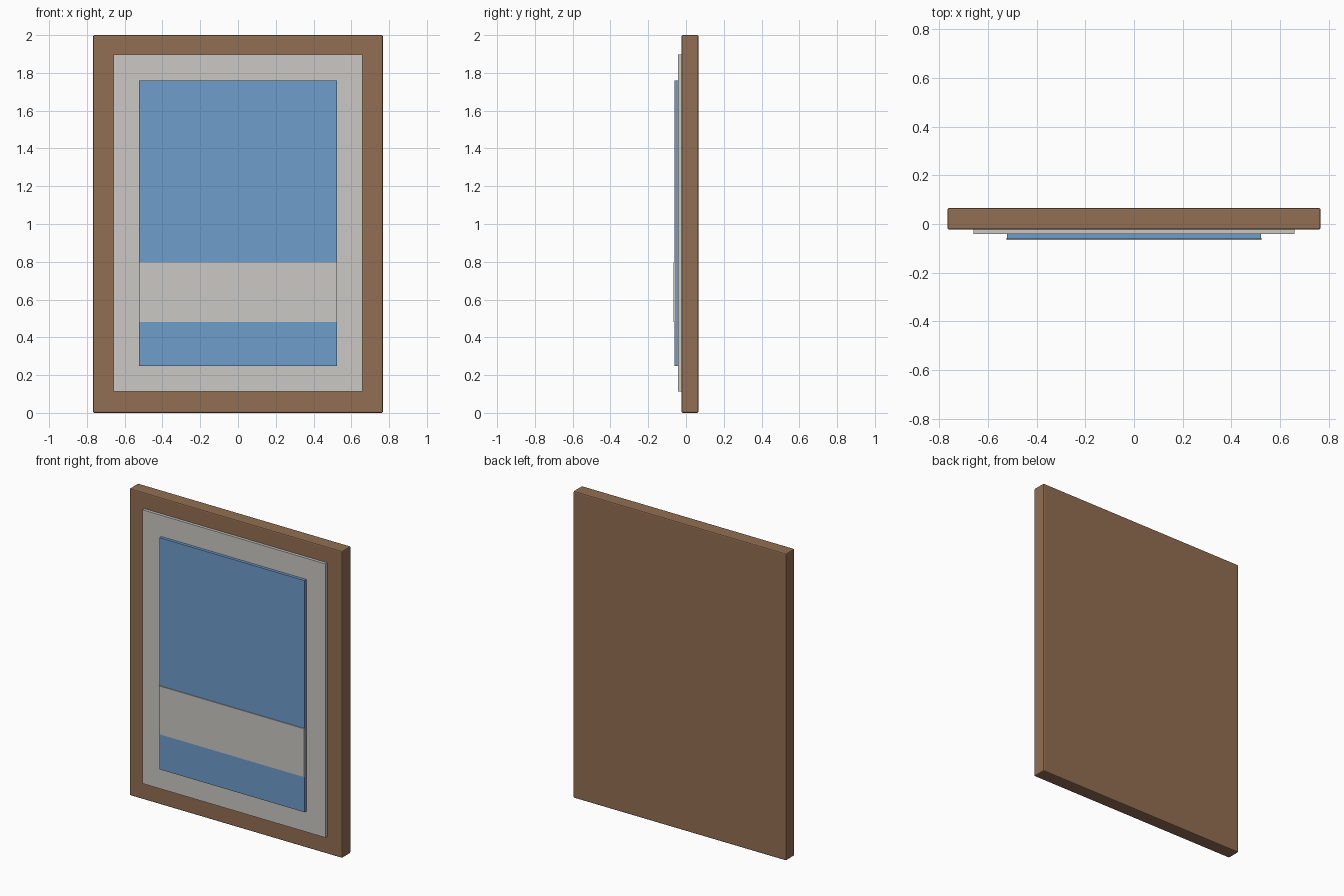
import bpy
import bmesh

if "Cube" in bpy.data.objects:
    bpy.data.objects.remove(bpy.data.objects["Cube"])


def material(name, rgb):
    m = bpy.data.materials.new(name)
    m.diffuse_color = (*rgb, 1.0)
    m.use_nodes = True
    m.node_tree.nodes["Principled BSDF"].inputs["Base Color"].default_value = m.diffuse_color
    return m


wood = material("brown_wood", (0.287, 0.156, 0.084))
paper = material("pale_grey", (0.591, 0.578, 0.552))
blue = material("sky_blue", (0.156, 0.337, 0.597))


def slab(name, half_width, y0, y1, z0, z1, mat, bevel=0.0):
    """Upright board spanning the given depth and height, centred on x."""
    bm = bmesh.new()
    bmesh.ops.create_cube(bm, size=1.0)
    for v in bm.verts:
        v.co.x *= 2 * half_width
        v.co.y = y0 if v.co.y < 0 else y1
        v.co.z = z0 if v.co.z < 0 else z1
    mesh = bpy.data.meshes.new(name)
    bm.to_mesh(mesh)
    bm.free()
    mesh.materials.append(mat)
    obj = bpy.data.objects.new(name, mesh)
    bpy.context.collection.objects.link(obj)
    if bevel:
        mod = obj.modifiers.new("soft_edges", "BEVEL")
        mod.width = bevel
        mod.segments = 2
    return obj


# Wooden backing that shows as the outer frame
slab("frame", 0.767, -0.023, 0.066, 0.0, 2.0, wood, bevel=0.007)
# Pale mount on the front of the frame
slab("mount", 0.66, -0.042, -0.022, 0.113, 1.897, paper)
# Blue picture panel
slab("picture", 0.523, -0.061, -0.041, 0.249, 1.759, blue)
# Pale band across the picture
slab("band", 0.5235, -0.066, -0.058, 0.48, 0.795, paper)
